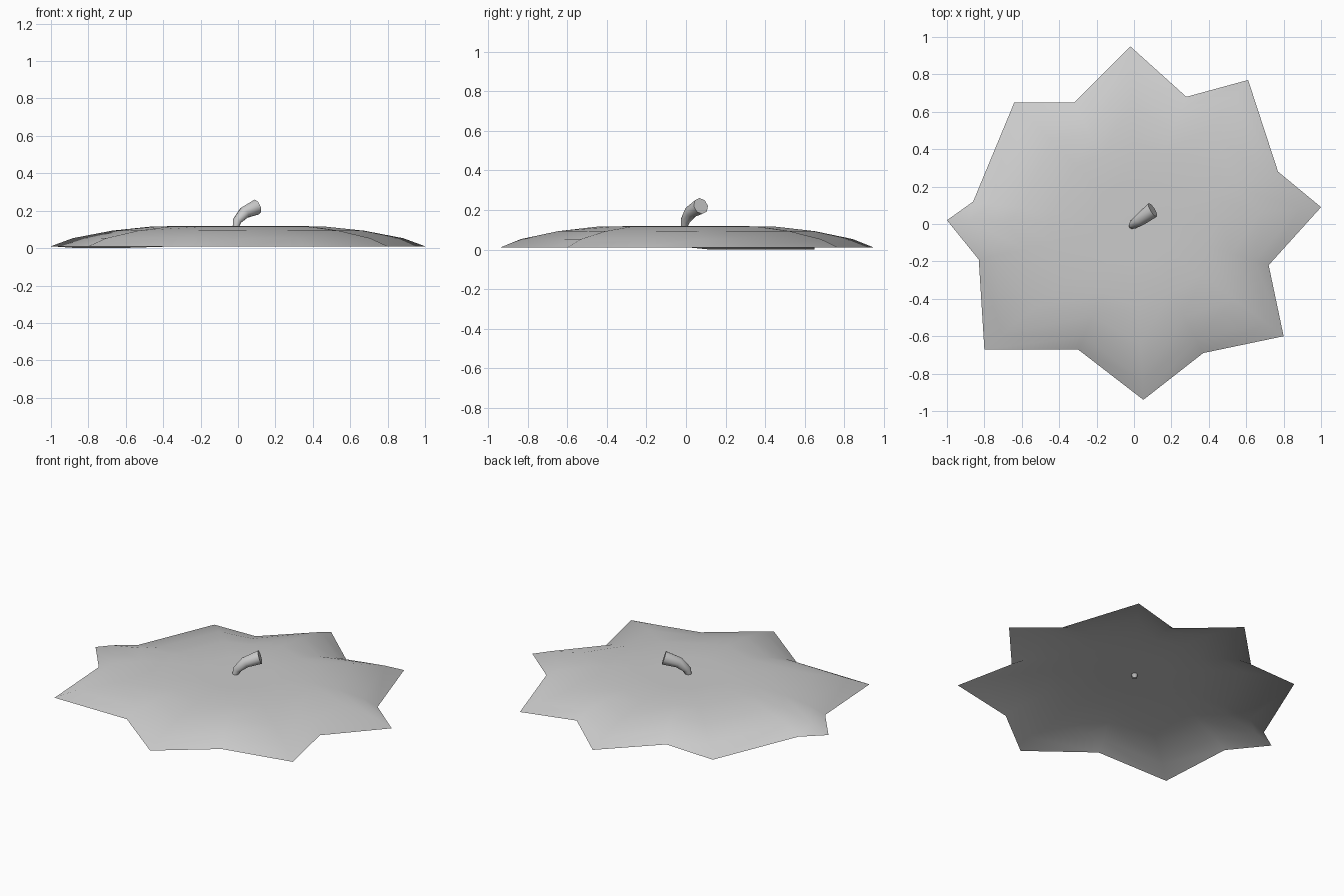
import bpy, bmesh
from math import cos, sin, tau
from mathutils import Vector

if "Cube" in bpy.data.objects:
    bpy.data.objects.remove(bpy.data.objects["Cube"])

grey = bpy.data.materials.new("plain grey")
grey.use_nodes = True
grey.diffuse_color = (0.6, 0.6, 0.6, 1)
grey.node_tree.nodes["Principled BSDF"].inputs["Base Color"].default_value = (0.6, 0.6, 0.6, 1)


def loft(name, rings, start=None, end=None):
    """Skin a run of equal rings, closing either end with a fan or a cap."""
    bm = bmesh.new()
    loops = [[bm.verts.new(p) for p in ring] for ring in rings]
    n = len(loops[0])
    for a, b in zip(loops, loops[1:]):
        for i in range(n):
            j = (i + 1) % n
            bm.faces.new((a[i], a[j], b[j], b[i]))
    if start == "cap":
        bm.faces.new(loops[0][::-1])
    if end == "cap":
        bm.faces.new(loops[-1])
    elif end is not None:
        tip = bm.verts.new(end)
        for i in range(n):
            bm.faces.new((loops[-1][i], loops[-1][(i + 1) % n], tip))
    mesh = bpy.data.meshes.new(name)
    bm.to_mesh(mesh)
    bm.free()
    mesh.materials.append(grey)
    obj = bpy.data.objects.new(name, mesh)
    bpy.context.collection.objects.link(obj)
    bpy.ops.object.select_all(action="DESELECT")
    obj.select_set(True)
    bpy.context.view_layer.objects.active = obj
    bpy.ops.object.shade_smooth_by_angle(angle=0.9)
    return obj


# Leaf cap: eight uneven points around a shallow open dome
outline = [(1, .09), (.77, .28), (.61, .77), (.28, .68), (-.02, .95), (-.32, .65),
           (-.64, .65), (-.86, .12), (-1, .02), (-.83, -.19), (-.8, -.67),
           (-.3, -.67), (.05, -.94), (.37, -.69), (.8, -.6), (.72, -.22)]
steps = [(1, .01, 0), (.89, .053, .05), (.7, .093, .25), (.5, .116, .6), (.25, .119, 1)]
rings = []
for scale, z, rounding in steps:
    ring = []
    for x, y in outline:
        v = Vector((x, y, 0))
        v = v.lerp(v.normalized() * .86, rounding) * scale
        v.z = z
        ring.append(v)
    rings.append(ring)
# The rim dips lowest at the back right
for i in (6, 7):
    rings[0][i].z = 0
loft("leaf_cap", rings, end=(0, 0, .119))

# Stem: curved, flaring toward a flat cut end
path = [((-.015, -.012, .1), .014, (.2, .15, 1)), ((-.005, -.004, .145), .024, (.4, .3, .9)),
        ((.035, .025, .19), .034, (.7, .5, .6)), ((.1, .075, .22), .042, (.82, .5, .3))]
stem = []
for centre, radius, direction in path:
    d = Vector(direction).normalized()
    side = d.cross(Vector((0, 0, 1))).normalized()
    up = side.cross(d)
    stem.append([Vector(centre) + radius * (side * cos(tau * i / 8) + up * sin(tau * i / 8))
                 for i in range(8)])
# Ring order runs clockwise about the path, so reverse it for outward faces
stem = [ring[::-1] for ring in stem]
obj = loft("stem", stem, start="cap", end="cap")
bm = bmesh.new()
bm.from_mesh(obj.data)
bmesh.ops.recalc_face_normals(bm, faces=bm.faces)
bm.to_mesh(obj.data)
bm.free()
